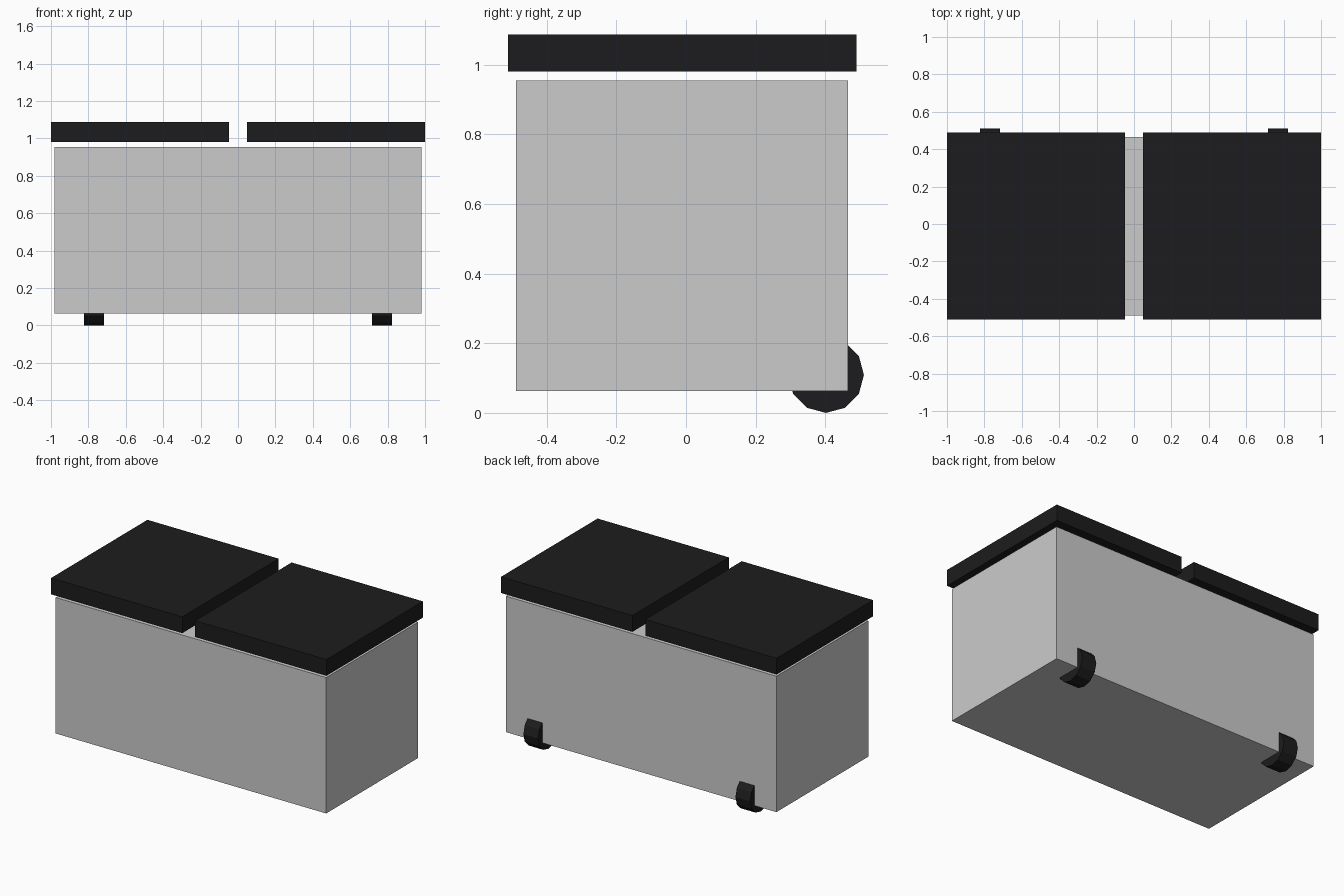
import bpy
from math import pi

if "Cube" in bpy.data.objects:
    bpy.data.objects.remove(bpy.data.objects["Cube"])

black = bpy.data.materials.new("black_plastic")
black.diffuse_color = (0.012, 0.012, 0.013, 1)
black.use_nodes = True
black.node_tree.nodes["Principled BSDF"].inputs["Base Color"].default_value = black.diffuse_color


def box(name, x, y, z, mat=None):
    """Box from (min, max) ranges on each axis."""
    bpy.ops.mesh.primitive_cube_add(size=1, location=[sum(r) / 2 for r in (x, y, z)])
    ob = bpy.context.object
    ob.name = name
    ob.scale = [r[1] - r[0] for r in (x, y, z)]
    bpy.ops.object.transform_apply(location=False, rotation=False, scale=True)
    if mat:
        ob.data.materials.append(mat)
    return ob


# Bin body
box("body", (-0.982, 0.982), (-0.488, 0.465), (0.063, 0.955))

for side, label in ((-1, "left"), (1, "right")):
    # Lid, floating just above the body
    box(label + "_lid", sorted((side * 0.047, side * 1.0)), (-0.511, 0.489),
        (0.98, 1.087), black)

    # Twelve-sided wheel set into the rear lower edge
    bpy.ops.mesh.primitive_cylinder_add(vertices=12, radius=0.109, depth=0.106,
                                        location=(side * 0.77, 0.402, 0.109),
                                        rotation=(0, pi / 2, 0))
    wheel = bpy.context.object
    wheel.name = label + "_wheel"
    wheel.data.materials.append(black)
